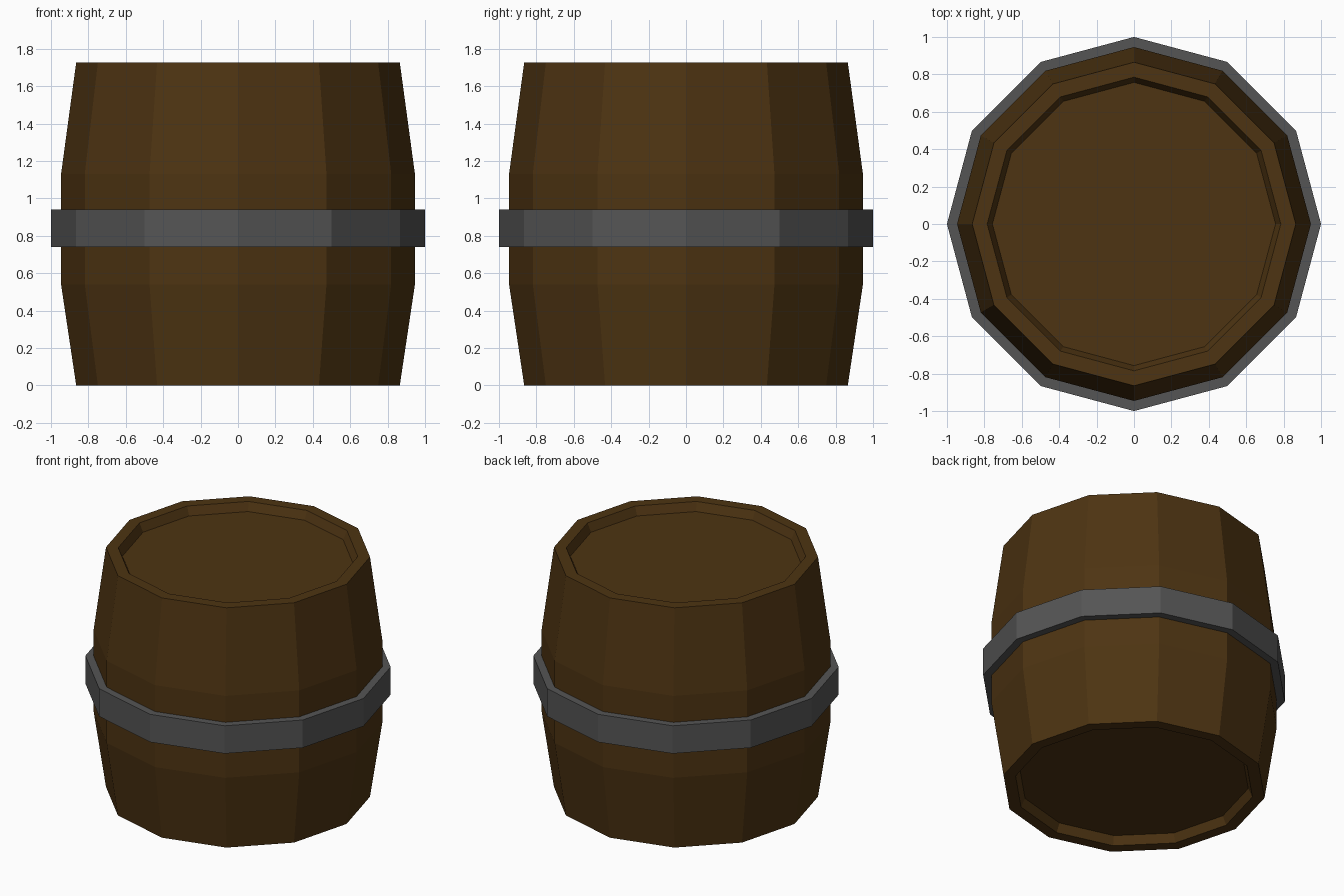
import bpy, bmesh
from math import cos, sin, pi

if "Cube" in bpy.data.objects:
    bpy.data.objects.remove(bpy.data.objects["Cube"])

SIDES = 12


def material(name, color):
    m = bpy.data.materials.new(name)
    m.diffuse_color = (*color, 1)
    m.use_nodes = True
    m.node_tree.nodes["Principled BSDF"].inputs["Base Color"].default_value = m.diffuse_color
    return m


def lathe(name, profile, mat, closed=False):
    """Spin an (r, z) profile round z; open profiles are capped at both ends."""
    bm = bmesh.new()
    rings = [[bm.verts.new((r * cos(2 * pi * i / SIDES), r * sin(2 * pi * i / SIDES), z))
              for i in range(SIDES)] for r, z in profile]
    pairs = list(zip(rings, rings[1:]))
    if closed:
        pairs.append((rings[-1], rings[0]))
    else:
        bm.faces.new(rings[0])
        bm.faces.new(rings[-1])
    for a, b in pairs:
        for i in range(SIDES):
            j = (i + 1) % SIDES
            bm.faces.new((a[i], a[j], b[j], b[i]))
    bmesh.ops.recalc_face_normals(bm, faces=bm.faces)
    mesh = bpy.data.meshes.new(name)
    bm.to_mesh(mesh)
    bm.free()
    mesh.materials.append(mat)
    obj = bpy.data.objects.new(name, mesh)
    bpy.context.collection.objects.link(obj)
    return obj


wood = material("wood", (0.075, 0.034, 0.006))
iron = material("iron", (0.09, 0.09, 0.09))

# Barrel body: lower half profile from recessed lid to bulge, mirrored upward
H = 1.727
half = [(0.757, 0.06), (0.785, 0), (0.865, 0), (0.946, 0.54)]
profile = half + [(r, H - z) for r, z in reversed(half)]
# the upper bulge edge sits slightly lower than a strict mirror
profile[4] = (0.946, 1.13)
lathe("barrel_body", profile, wood)

# Metal hoop round the middle
lathe("hoop", [(0.93, 0.74), (1.0, 0.74), (1.0, 0.94), (0.93, 0.94)], iron, closed=True)
